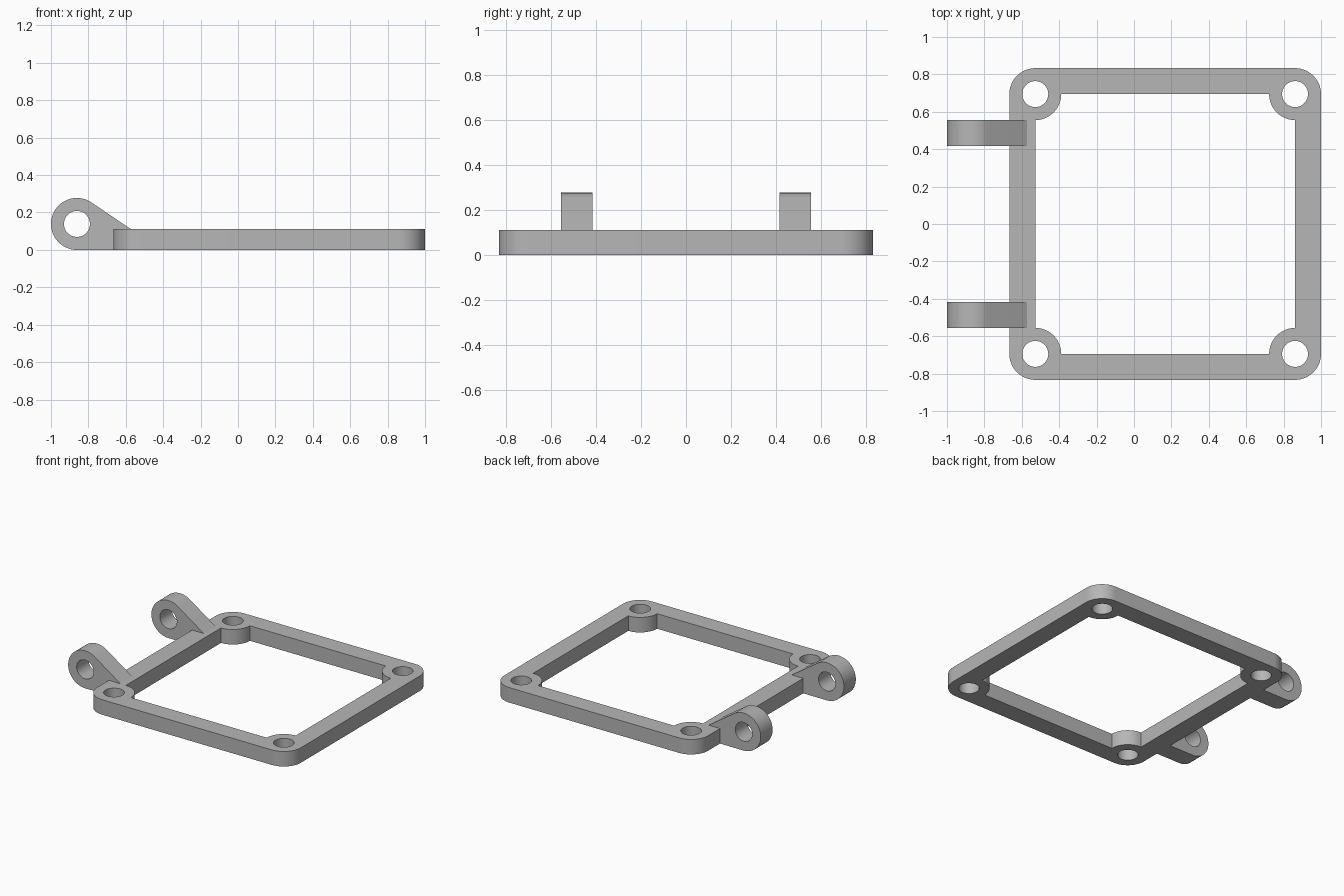
import bpy
import bmesh
from math import cos, sin, pi, acos, atan2, hypot, radians
from mathutils import Matrix, Vector

old = bpy.data.objects.get("Cube")
if old:
    bpy.data.objects.remove(old, do_unlink=True)

GREY = (0.47, 0.47, 0.47, 1.0)
grey = bpy.data.materials.new("plain grey")
grey.use_nodes = True
grey.diffuse_color = GREY
grey.node_tree.nodes["Principled BSDF"].inputs["Base Color"].default_value = GREY

UNIT = 1 / 36                 # all parts are sized in this module
R, HOLE = 5 * UNIT, 2.5 * UNIT
HEIGHT = 4 * UNIT
X0, X1, Y = -19 * UNIT, 31 * UNIT, 25 * UNIT   # corner hole centres


def arc(cx, cy, r, a0, a1, steps):
    return [(cx + r * cos(a0 + (a1 - a0) * i / steps),
             cy + r * sin(a0 + (a1 - a0) * i / steps)) for i in range(steps + 1)]


def circle(cx, cy, r):
    return arc(cx, cy, r, 0, 2 * pi, 48)[:-1]


def plate(name, loops, thickness, matrix):
    """Fill an outline with holes, extrude it evenly and place it."""
    curve = bpy.data.curves.new(name + " outline", 'CURVE')
    curve.dimensions = '2D'
    curve.fill_mode = 'BOTH'
    curve.extrude = thickness / 2
    for loop in loops:
        spline = curve.splines.new('POLY')
        spline.points.add(len(loop) - 1)
        for point, (x, y) in zip(spline.points, loop):
            point.co = (x, y, 0, 1)
        spline.use_cyclic_u = True
    helper = bpy.data.objects.new(name + " helper", curve)
    bpy.context.collection.objects.link(helper)
    bpy.context.view_layer.update()
    graph = bpy.context.evaluated_depsgraph_get()
    mesh = bpy.data.meshes.new_from_object(helper.evaluated_get(graph))
    bpy.data.objects.remove(helper, do_unlink=True)

    bm = bmesh.new()
    bm.from_mesh(mesh)
    bmesh.ops.remove_doubles(bm, verts=bm.verts, dist=0.0001)
    bmesh.ops.transform(bm, matrix=matrix, verts=bm.verts)
    bmesh.ops.recalc_face_normals(bm, faces=bm.faces)
    bm.to_mesh(mesh)
    bm.free()
    mesh.name = name
    mesh.materials.clear()
    mesh.materials.append(grey)
    obj = bpy.data.objects.new(name, mesh)
    bpy.context.collection.objects.link(obj)
    bpy.ops.object.select_all(action='DESELECT')
    obj.select_set(True)
    bpy.context.view_layer.objects.active = obj
    bpy.ops.object.shade_smooth_by_angle(angle=radians(30))
    return obj


# Square frame: rounded outer corners, round bosses inside, bolt holes
corners = [(X1, Y, 0), (X0, Y, pi / 2), (X0, -Y, pi), (X1, -Y, 3 * pi / 2)]
outer, inner, holes = [], [], []
for cx, cy, a in corners:
    outer += arc(cx, cy, R, a, a + pi / 2, 12)
    inner += arc(cx, cy, R, a + 3 * pi / 2, a + pi, 12)
    holes.append(circle(cx, cy, HOLE))
plate("frame", [outer, inner] + holes, HEIGHT, Matrix.Translation((0, 0, HEIGHT / 2)))

# Hinge lugs: round eye with a sloped web running onto the frame's top
eye_x, eye_z = -31 * UNIT, R
tip_x, rail_x = -0.573, X0 - R
dx, dz = tip_x - eye_x, HEIGHT - eye_z
tangent = atan2(dz, dx) + acos(R / hypot(dx, dz))
lug = arc(eye_x, eye_z, R, tangent, 3 * pi / 2, 36)
lug += [(rail_x, 0), (rail_x, HEIGHT), (tip_x, HEIGHT)]
upright = Matrix.Rotation(pi / 2, 4, 'X')
for name, side in (("back_hinge_lug", 1), ("front_hinge_lug", -1)):
    place = Matrix.Translation(Vector((0, side * 17.5 * UNIT, 0))) @ upright
    plate(name, [lug, circle(eye_x, eye_z, HOLE)], R, place)
